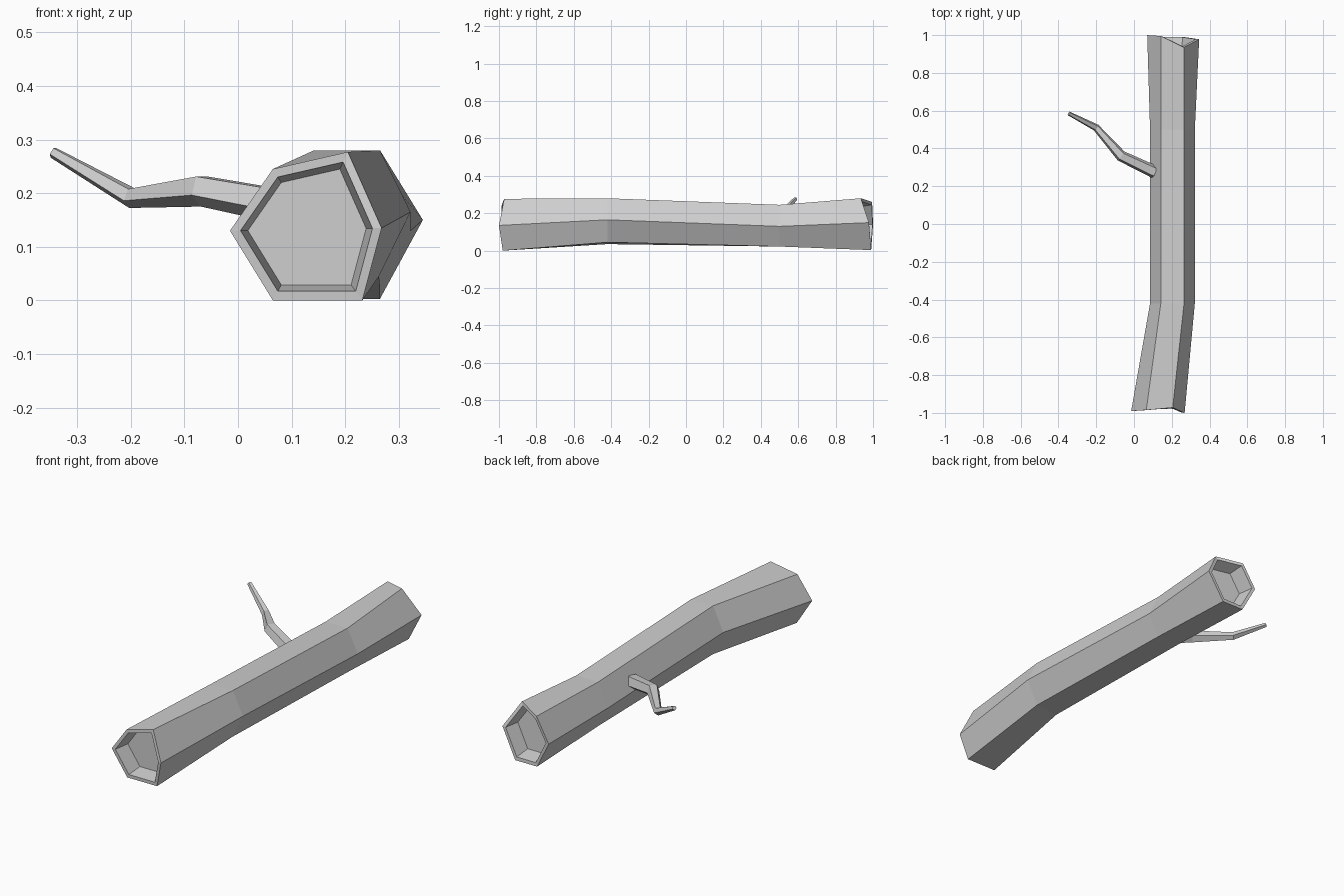
import bpy, bmesh, math
from mathutils import Vector

if "Cube" in bpy.data.objects:
    bpy.data.objects.remove(bpy.data.objects["Cube"], do_unlink=True)

wood = bpy.data.materials.new("pale grey wood")
wood.use_nodes = True
wood.diffuse_color = (0.62, 0.62, 0.62, 1)
wood.node_tree.nodes["Principled BSDF"].inputs["Base Color"].default_value = (0.62, 0.62, 0.62, 1)


def bridge(bm, a, b):
    n = len(a)
    for i in range(n):
        bm.faces.new((a[i], a[(i + 1) % n], b[(i + 1) % n], b[i]))


def finish(bm, name):
    bmesh.ops.recalc_face_normals(bm, faces=bm.faces)
    mesh = bpy.data.meshes.new(name)
    bm.to_mesh(mesh)
    bm.free()
    mesh.materials.append(wood)
    bpy.context.collection.objects.link(bpy.data.objects.new(name, mesh))


def hollow(bm, rim, depth):
    """Rim band, sloping walls and floor of a hollow log end."""
    centre = sum((v.co for v in rim), Vector()) / len(rim)
    lip = [bm.verts.new(centre.lerp(v.co, 0.87)) for v in rim]
    floor = [bm.verts.new(centre.lerp(v.co, 0.78) + Vector((0, depth, 0))) for v in rim]
    bridge(bm, rim, lip)
    bridge(bm, lip, floor)
    bm.faces.new(floor)


# Trunk: four six-sided sections, each left, upper pair, right, lower pair
sections = [
    [(-0.015, -0.99, 0.13), (0.065, -0.985, 0.245), (0.205, -0.972, 0.277),
     (0.268, -1.0, 0.135), (0.232, -0.98, 0), (0.065, -0.98, 0)],
    [(0.085, -0.42, 0.16), (0.142, -0.42, 0.28), (0.265, -0.42, 0.28),
     (0.322, -0.42, 0.165), (0.263, -0.42, 0.045), (0.142, -0.42, 0.035)],
    [(0.085, 0.5, 0.13), (0.142, 0.5, 0.245), (0.265, 0.5, 0.245),
     (0.322, 0.5, 0.13), (0.265, 0.5, 0.022), (0.142, 0.5, 0.022)],
    [(0.07, 1.0, 0.14), (0.142, 0.995, 0.26), (0.265, 0.935, 0.28),
     (0.345, 0.978, 0.15), (0.265, 0.99, 0.003), (0.142, 0.99, 0.003)],
]
bm = bmesh.new()
rings = [[bm.verts.new(p) for p in s] for s in sections]
for a, b in zip(rings, rings[1:]):
    bridge(bm, a, b)
hollow(bm, rings[0], 0.08)
hollow(bm, rings[-1], -0.08)
finish(bm, "log_trunk")

# Branch: tapering five-sided tube along a crooked path
path = [Vector(p) for p in ((0.11, 0.275, 0.172), (-0.068, 0.36, 0.206),
                            (-0.2, 0.51, 0.192), (-0.345, 0.585, 0.276))]
radii = (0.036, 0.031, 0.02, 0.011)
bm = bmesh.new()
rings = []
for i, (p, r) in enumerate(zip(path, radii)):
    along = (path[min(i + 1, 3)] - path[max(i - 1, 0)]).normalized()
    side = along.cross(Vector((0, 0, 1))).normalized()
    up = side.cross(along)
    ring = []
    for k in range(5):
        t = math.tau * k / 5 + math.radians(54)
        ring.append(bm.verts.new(p + r * (side * math.cos(t) + up * math.sin(t))))
    rings.append(ring)
for a, b in zip(rings, rings[1:]):
    bridge(bm, a, b)
bm.faces.new(rings[0])
bm.faces.new(rings[-1])
finish(bm, "branch")
